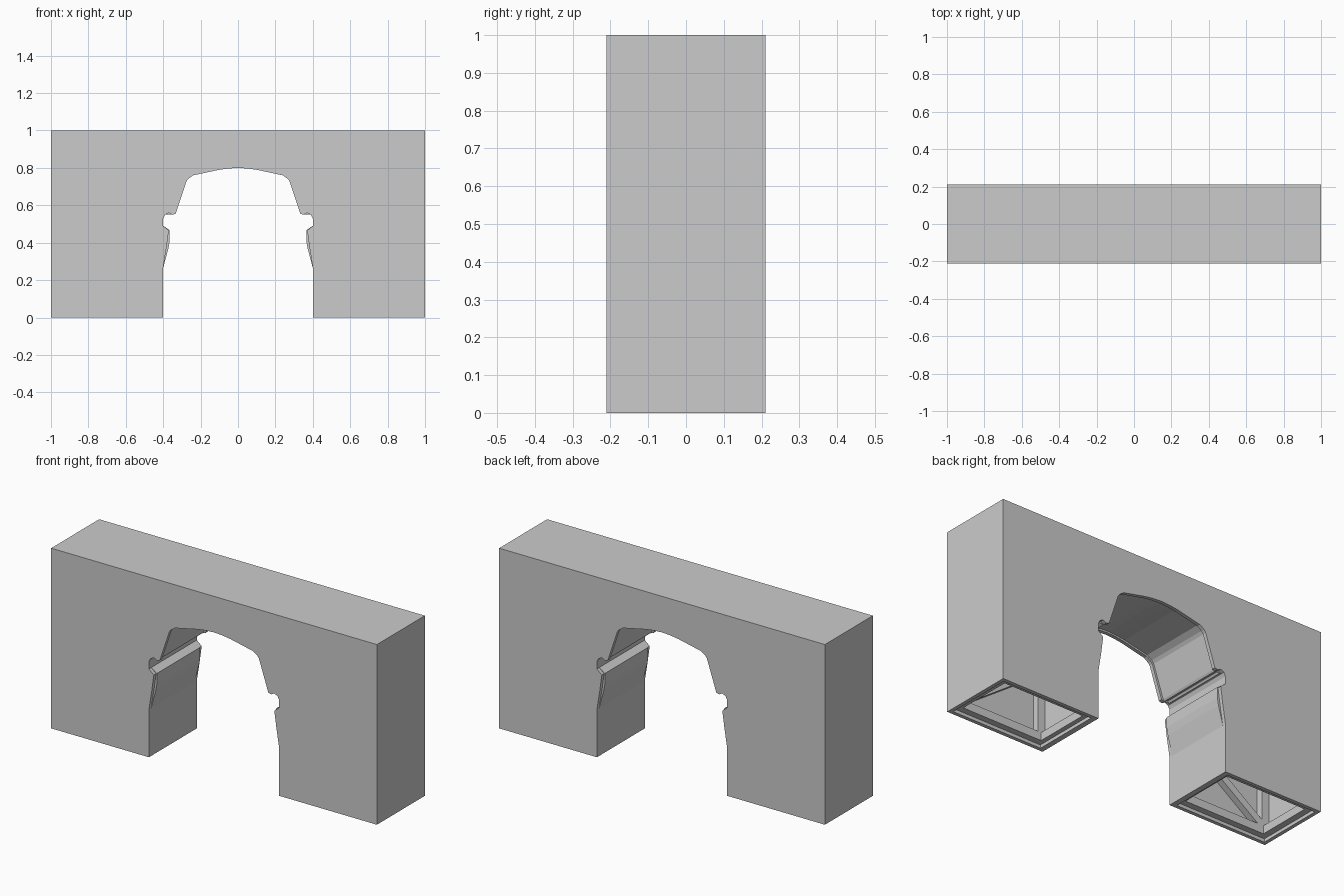
import bpy, bmesh, math
from mathutils import Matrix, Vector

if "Cube" in bpy.data.objects:
    bpy.data.objects.remove(bpy.data.objects["Cube"])

W, H, D = 1.0, 1.0, 0.21      # half width, height, half depth
T = 0.02                      # wall thickness


def finish(bm, name):
    bmesh.ops.recalc_face_normals(bm, faces=bm.faces)
    me = bpy.data.meshes.new(name)
    bm.to_mesh(me)
    bm.free()
    ob = bpy.data.objects.new(name, me)
    bpy.context.collection.objects.link(ob)
    return ob


def prism(name, pts, y0, y1):
    """Extrude an x/z outline along y."""
    bm = bmesh.new()
    f = bm.faces.new([bm.verts.new((x, y0, z)) for x, z in pts])
    r = bmesh.ops.extrude_face_region(bm, geom=[f])
    vs = [v for v in r["geom"] if isinstance(v, bmesh.types.BMVert)]
    bmesh.ops.translate(bm, verts=vs, vec=(0, y1 - y0, 0))
    return finish(bm, name)


def box(name, x0, x1, y0, y1, z0, z1):
    return prism(name, [(x0, z0), (x1, z0), (x1, z1), (x0, z1)], y0, y1)


def mirrored(half):
    """Right half outline from the floor to the crown, mirrored to the left."""
    return half + [(-x, z) for x, z in reversed(half[:-1])]


# Arch outlines: visible wall edge, and the passage lining behind it
ledge = [(.40, .49), (.40, .53), (.39, .55), (.37, .56), (.35, .55), (.333, .555)]
face_half = ([(.40, 0), (.40, .265), (.383, .37), (.37, .465)] + ledge
             + [(.275, .73), (.265, .742), (.24, .76), (.10, .79), (.05, .797), (0, .80)])
lining_half = ([(.40, 0), (.40, .265), (.372, .37), (.365, .41), (.365, .467)] + ledge[:-1]
               + [(.343, .56), (.284, .735), (.272, .75), (.243, .769), (.10, .799),
                  (.05, .806), (0, .809)])

# Front and back walls
outline = mirrored(face_half) + [(-W, 0), (-W, H), (W, H), (W, 0)]
prism("front_wall", outline, -D, -D + T)
prism("back_wall", outline, D - T, D)

# Passage lining between the walls
inner = mirrored(lining_half)
outer = [(x + math.copysign(.03, x) * (x != 0), z + (.03 if z > .7 else 0)) for x, z in inner]
bm = bmesh.new()
rows = []
for y in (-D + T, D - T):
    rows.append([[bm.verts.new((x, y, z)) for x, z in line] for line in (inner, outer)])
(ia, oa), (ib, ob_) = rows
for i in range(len(inner) - 1):
    j = i + 1
    for q in ((ia[i], ia[j], ib[j], ib[i]), (oa[i], oa[j], ob_[j], ob_[i]),
              (ia[i], ia[j], oa[j], oa[i]), (ib[i], ib[j], ob_[j], ob_[i])):
        bm.faces.new(q)
for k in (0, -1):
    bm.faces.new((ia[k], oa[k], ob_[k], ib[k]))
finish(bm, "passage_lining")

# Roof and end walls
yi = D - T
box("roof", -W, W, -yi, yi, H - T, H)
B = .045                      # frame beam width
z0 = .018                     # recess of the base frame
for s, side in ((-1, "left"), (1, "right")):
    def span(a, b):
        return sorted((s * a, s * b))
    box(side + "_end_wall", *span(W - T, W), -yi, yi, 0, H - T)
    xa, xb = .42, W - T       # clear inside of the pier

    # Base frame, recessed into the hollow pier
    for x, part in ((xa, "inner"), (xb - B + .01, "outer")):
        box(f"{side}_{part}_base_beam", *span(x, x + B - .01), -yi, yi, z0, z0 + B)
    for t in (-1, 1):
        y = sorted((t * yi, t * (yi - B + .01)))
        box(f"{side}_base_rail", *span(xa, xb), *y, z0, z0 + B)
        # Corner posts and diagonal brace
        box(f"{side}_inner_post", *span(xa + .01, xa + .01 + B), *y, z0, .78)
        box(f"{side}_outer_post", *span(xb - B, xb), *y, z0, H - T)
        pts = [(s * xb, z0 + B), (s * (xb - .07), z0 + B), (s * xa, .41), (s * xa, .46)]
        prism(f"{side}_brace", pts, *y)
